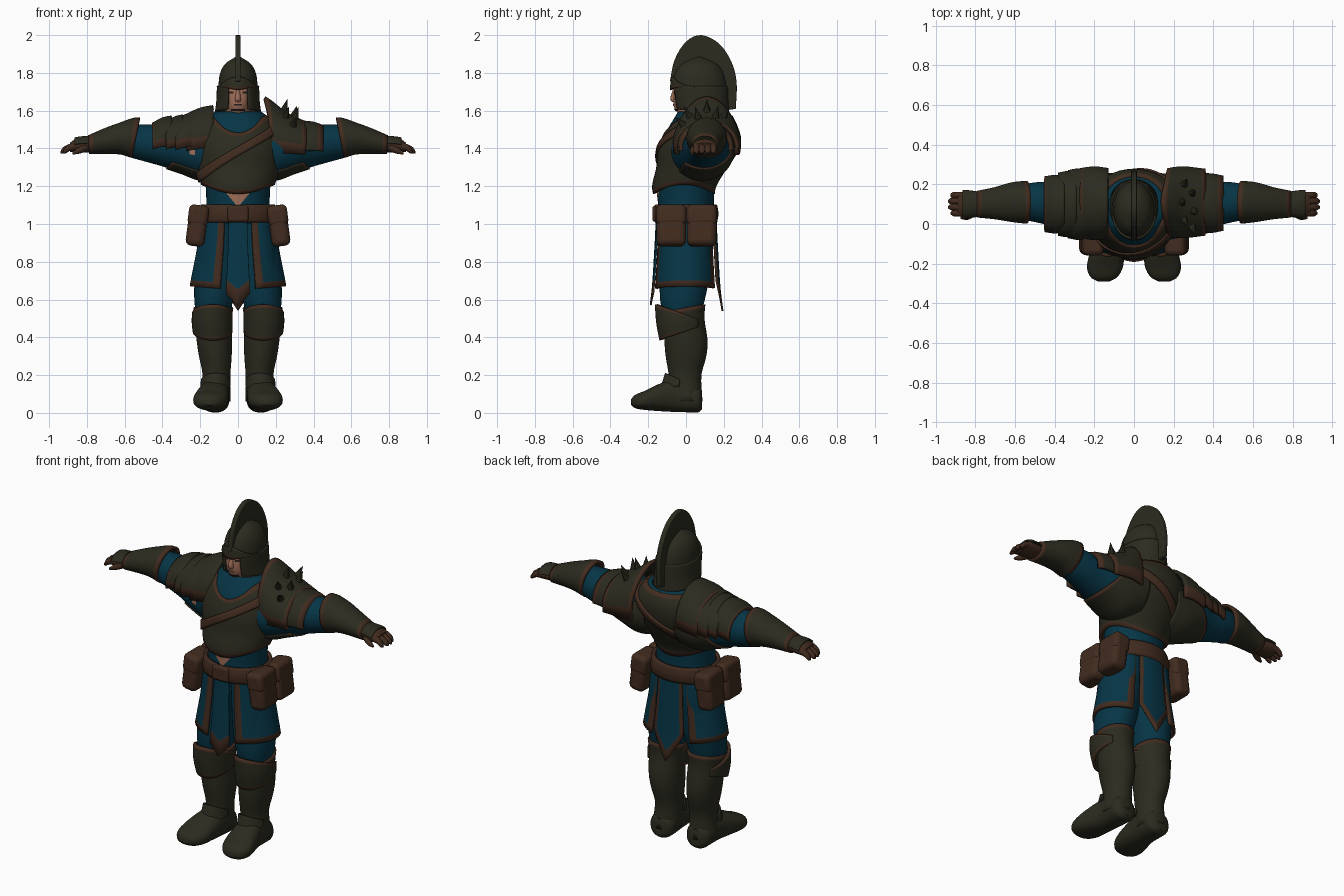
import bpy, bmesh
from math import sin, cos, radians, pi
from mathutils import Matrix, Vector, Euler

cube = bpy.data.objects.get("Cube")
if cube:
    bpy.data.objects.remove(cube)


def material(name, *rgb):
    mat = bpy.data.materials.new(name)
    mat.use_nodes = True
    mat.diffuse_color = (*rgb, 1)
    mat.node_tree.nodes["Principled BSDF"].inputs["Base Color"].default_value = (*rgb, 1)
    return mat


METAL = material("dark olive metal", .025, .024, .014)
LEATHER = material("brown leather", .054, .025, .014)
CLOTH = material("teal cloth", .002, .036, .062)
SKIN = material("skin", .36, .16, .1)
DARK = material("dark hair", .02, .013, .01)


def finish(name, bm, mats, mirror=False, thick=0, bevel=0):
    """Turn a bmesh into a smooth shaded object with its modifiers."""
    bmesh.ops.recalc_face_normals(bm, faces=bm.faces)
    mesh = bpy.data.meshes.new(name)
    bm.to_mesh(mesh)
    bm.free()
    ob = bpy.data.objects.new(name, mesh)
    bpy.context.collection.objects.link(ob)
    for mat in mats:
        mesh.materials.append(mat)
    if bevel:
        mod = ob.modifiers.new("soft edges", 'BEVEL')
        mod.width, mod.segments = bevel, 3
    if thick:
        mod = ob.modifiers.new("thickness", 'SOLIDIFY')
        mod.thickness, mod.offset = thick, 0
    if mirror:
        ob.modifiers.new("other side", 'MIRROR')
    bpy.ops.object.select_all(action='DESELECT')
    ob.select_set(True)
    bpy.context.view_layer.objects.active = ob
    bpy.ops.object.shade_smooth_by_angle(angle=radians(42))


def sample(prof, t):
    """Smoothly interpolate a profile of (position, centre, centre, radius, radius)."""
    last = len(prof) - 1
    t = min(max(t, prof[0][0]), prof[last][0])
    i = max(j for j in range(last) if prof[j][0] <= t)
    p, q = prof[i], prof[i + 1]
    o, r = prof[max(i - 1, 0)], prof[min(i + 2, last)]
    span = q[0] - p[0]
    k = (t - p[0]) / span
    out = []
    for c in range(1, len(p)):
        m = (q[c] - o[c]) / (q[0] - o[0]) * span
        n = (r[c] - p[c]) / (r[0] - p[0]) * span
        d = q[c] - p[c]
        out.append(p[c] + k * (m + k * (3 * d - 2 * m - n + k * (m + n - 2 * d))))
    return out


def shell(name, prof, mat, lo=None, hi=None, arc=None, axis='z', off=0, thick=0, trim="",
          width=.1, mirror=False, side=1, seg=40, rows=14, square=1, cap=False):
    """Surface wrapped round an axis; trim lists edges (l, h, u) that get a leather border."""
    lo = prof[0][0] if lo is None else lo
    hi = prof[-1][0] if hi is None else hi
    value = lambda f, a: f(a) if callable(f) else f
    a0, a1 = (radians(d) for d in (arc or (0, 360)))
    us = [i / seg for i in range(seg + 1)] if arc else [i / seg for i in range(seg)]
    vs = [j / rows for j in range(rows + 1)]
    if 'l' in trim:
        vs = [0, width] + [v for v in vs if v > width * 1.1]
    if 'h' in trim:
        vs = [v for v in vs if v < 1 - width * 1.1] + [1 - width, 1]
    if 'u' in trim:
        us = [0, width] + [u for u in us if width * 1.1 < u < 1 - width * 1.1] + [1 - width, 1]
    shape = lambda w: abs(w) ** square * (1 if w > 0 else -1)
    bm = bmesh.new()
    grid = []
    for v in vs:
        row = []
        for u in us:
            a = a0 + (a1 - a0) * u
            t = value(lo, a) * (1 - v) + value(hi, a) * v
            c, d, r, s = sample(prof, t)
            p, q = (r + off) * shape(sin(a)), (s + off) * shape(cos(a))
            if axis == 'x':
                co = (t, c - (r + off) * shape(cos(a)), d + (s + off) * shape(sin(a)))
            else:
                co = (c + p, d - q, t) if axis == 'z' else (c + p, t, d - q)
            row.append(bm.verts.new((co[0] * side, co[1], co[2])))
        grid.append(row)
    n = len(us)
    for j in range(len(vs) - 1):
        for i in range(n - 1 if arc else n):
            k = (i + 1) % n
            f = bm.faces.new((grid[j][i], grid[j][k], grid[j + 1][k], grid[j + 1][i]))
            f.material_index = int(('l' in trim and j == 0) or ('h' in trim and j == len(vs) - 2)
                                   or ('u' in trim and i in (0, n - 2)))
    if cap:
        bm.faces.new(grid[0])
        bm.faces.new(grid[-1])
    finish(name, bm, [mat, LEATHER], mirror, thick)


def box(name, centre, size, mat, turn=0, bevel=.015, mirror=False):
    bm = bmesh.new()
    spin = Euler((0, turn, 0)).to_matrix().to_4x4()
    bmesh.ops.create_cube(bm, size=1, matrix=Matrix.Translation(centre) @ spin @ Matrix.Diagonal((*size, 1)))
    finish(name, bm, [mat], mirror, bevel=bevel)


# Torso: cloth shirt under a breastplate with a diagonal strap
chest = [(1.15, 0, -.01, .165, .155), (1.2, 0, -.01, .185, .162), (1.3, 0, .03, .215, .18),
         (1.4, 0, .06, .235, .2), (1.5, 0, .085, .225, .185), (1.56, 0, .09, .17, .155),
         (1.61, 0, .09, .1, .125)]
shell("shirt", chest, CLOTH, 1.3, lambda a: 1.592 - .015 * max(0, -cos(a)), off=-.008, thick=.01)
shell("breastplate", chest, METAL, lambda a: 1.185 - .025 * cos(2 * a),
      lambda a: 1.57 - .09 * max(0, cos(a)) ** 6, trim="lh", width=.06, thick=.015, rows=20)
shell("chest_strap", chest, LEATHER, lambda a: 1.36 + .14 * sin(a), lambda a: 1.41 + .14 * sin(a),
      off=.012, thick=.012, rows=3)
waist = [(1, 0, 0, .18, .15), (1.1, 0, 0, .168, .147), (1.22, 0, 0, .172, .152)]
shell("waist_cloth", waist, CLOTH)
shell("belly", waist, SKIN, lambda a: 1.09 + .2 * abs(a), 1.175, arc=(-22, 22), off=.004, rows=4)

# Belt, buckle and two pouches on each hip
belt = [(1.01, 0, 0, .195, .155), (1.055, 0, 0, .198, .162), (1.1, 0, 0, .185, .155)]
shell("belt", belt, LEATHER, thick=.02, rows=6)
box("buckle", (0, -.165, 1.055), (.11, .025, .085), LEATHER)
for place, y in (("front", -.078), ("back", .083)):
    box(place + "_pouch", (.218, y, .982), (.1, .155, .2), LEATHER, -.13, .03, True)
    box(place + "_pouch_flap", (.21, y, 1.045), (.106, .16, .11), LEATHER, -.13, .025, True)

# Skirt panels and hanging cloths
skirt = [(.54, 0, 0, .265, .185), (.66, 0, 0, .25, .17), (.9, 0, 0, .205, .155), (1.05, 0, 0, .19, .148)]
shell("skirt_panels", skirt, CLOTH, lambda a: .65 + .02 * sin(a), 1.05, arc=(22, 150), trim="lu",
      width=.08, thick=.015, mirror=True)
shell("front_cloth", skirt, CLOTH, lambda a: .57 + .25 * abs(a), 1.04, arc=(-14, 14),
      off=.006, thick=.01, trim="l", width=.18)
shell("back_cloth", skirt, CLOTH, lambda a: .54 + .4 * abs(a - pi), 1.04, arc=(157, 203), off=.008,
      thick=.01, trim="lu", width=.12)

# Legs: trousers, boots, knee plates and feet
thigh = [(.5, .13, -.02, .085, .095), (.58, .13, -.02, .1, .115), (.7, .117, -.01, .113, .13),
         (.9, .1, 0, .108, .138), (1.04, .09, 0, .1, .135)]
shell("trousers", thigh, CLOTH, mirror=True)
boot = [(.06, .122, 0, .074, .08), (.2, .114, -.005, .066, .079), (.3, .12, 0, .079, .1),
        (.38, .125, 0, .086, .107), (.5, .13, -.01, .09, .1), (.57, .13, -.015, .1, .11)]
shell("boots", boot, METAL, hi=lambda a: .555 - .02 * cos(a), trim="h", width=.04, thick=.015, mirror=True)
knee = [(.36, .13, -.02, .09, .108), (.48, .137, -.03, .1, .12), (.6, .132, -.03, .096, .128)]
shell("knee_plates", knee, METAL, lambda a: .425 - .04 * cos(a), lambda a: .53 + .045 * cos(a),
      arc=(-140, 140), trim="lh", width=.1, thick=.016, mirror=True)
ankle = [(.1, .122, -.02, .08, .12), (.23, .115, -.01, .07, .09)]
shell("ankle_plates", ankle, METAL, lambda a: .15 - .03 * cos(a), lambda a: .17 + .04 * cos(a),
      arc=(-80, 80), thick=.01, mirror=True)
foot = [(-.29, .152, .058, .03, .016), (-.27, .152, .06, .066, .035), (-.22, .147, .066, .09, .05),
        (-.15, .137, .08, .088, .07), (-.06, .124, .09, .078, .085), (.03, .12, .075, .075, .072),
        (.07, .12, .07, .066, .066), (.085, .12, .07, .04, .05)]
shell("feet", foot, METAL, axis='y', square=.85, cap=True, mirror=True, rows=24)

# Arms: wide sleeves, bracers and gloved hands
arm = [(.1, .08, 1.4, .17, .15), (.2, .085, 1.385, .16, .148), (.3, .09, 1.4, .145, .128),
       (.4, .1, 1.415, .115, .11), (.5, .11, 1.43, .1, .097), (.58, .11, 1.44, .085, .085)]
shell("underarm_armour", arm, METAL, .1, lambda a: .29 - .09 * sin(a), arc=(150, 318), axis='x', off=.004,
      trim="h", width=.07, thick=.008, mirror=True)
shell("sleeves", arm, CLOTH, .15, axis='x', mirror=True)
shell("sleeve_tear", arm, SKIN, .228, .256, arc=(-9, 2), axis='x', off=.004, rows=3, seg=4, side=-1)
bracer = [(.5, .11, 1.455, .1, .1), (.55, .11, 1.455, .1, .1), (.62, .11, 1.453, .092, .078),
          (.7, .105, 1.44, .074, .062), (.79, .1, 1.42, .06, .043)]
shell("bracers", bracer, METAL, lambda a: .54 - .02 * sin(a), axis='x', trim="lh", width=.09,
      thick=.015, mirror=True)
hand = [(.75, .1, 1.422, .05, .036), (.8, .1, 1.418, .058, .039), (.86, .1, 1.414, .064, .036),
        (.89, .1, 1.406, .054, .024)]
shell("glove_palms", hand, LEATHER, axis='x', cap=True, mirror=True)
shell("hand_plates", hand, METAL, .77, .865, arc=(10, 170), axis='x', off=.005, thick=.008, mirror=True)
for i in range(4):
    y, tip = .055 + .03 * i, .925 + .015 * sin(i)
    finger = [(.85, y, 1.412, .017, .019), (.89, y, 1.406, .017, .019),
              (tip - .01, y, 1.388, .015, .016), (tip, y, 1.38, .006, .007)]
    shell("finger_%d" % (i + 1), finger, LEATHER, axis='x', seg=12, rows=8, cap=True, mirror=True)
thumb = [(.8, .06, 1.405, .02, .02), (.84, .04, 1.39, .019, .018), (.875, .032, 1.375, .007, .007)]
shell("thumbs", thumb, LEATHER, axis='x', seg=12, rows=8, cap=True, mirror=True)

# Right shoulder: overlapping plates, some with a leather lip
for i, (x, end, back, ry, rz) in enumerate([(.13, .27, .105, .17, .185), (.23, .33, .1, .165, .148),
                                            (.29, .38, .1, .152, .136), (.35, .45, .1, .133, .13)]):
    lame = [(x, back, 1.435, ry, rz), ((x + end) / 2, back, 1.43, ry * 1.05, rz * .95),
            (end, back, 1.415, ry, rz * .86)]
    shell("right_shoulder_plate_%d" % (i + 1), lame, METAL, axis='x', arc=(-10, 190),
          trim="hu" if i % 3 == 0 else "u", width=.1, thick=.02, side=-1, rows=8)

# Left shoulder: one tall plate with spikes, and a lower plate
pauldron = [(.13, .11, 1.42, .15, .255), (.18, .11, 1.42, .165, .22), (.25, .11, 1.415, .172, .17),
            (.36, .11, 1.4, .16, .132)]
shell("left_shoulder_plate", pauldron, METAL, lambda a: .17 - .03 * sin(a) ** 2, axis='x',
      arc=(-14, 194), trim="lhu", width=.1, thick=.02)
lower = [(.33, .105, 1.41, .145, .13), (.4, .105, 1.41, .14, .122), (.45, .105, 1.405, .13, .11)]
shell("left_lower_plate", lower, METAL, axis='x', arc=(-10, 190), trim="h", width=.25, thick=.018)
bm = bmesh.new()
for x, turn in ((.25, 60), (.29, 45), (.24, 90), (.3, 75), (.29, 105), (.25, 120)):
    a = radians(turn)
    c, d, r, s = sample(pauldron, x)
    way = Vector((.3, -cos(a), sin(a))).normalized()
    base = Vector((x, c - r * cos(a), d + s * sin(a)))
    bmesh.ops.create_cone(bm, cap_ends=True, segments=8, radius1=.028, radius2=0, depth=.09,
                          matrix=Matrix.Translation(base + way * .028) @ way.to_track_quat('Z', 'Y').to_matrix().to_4x4())
finish("left_shoulder_spikes", bm, [METAL])

# Head and face
head = [(1.52, 0, .09, .1, .12), (1.57, 0, .085, .09, .12), (1.595, 0, .04, .06, .09),
        (1.62, 0, .045, .07, .11), (1.69, 0, .06, .09, .125), (1.76, 0, .07, .09, .125)]
shell("head", head, SKIN)
nose = [(1.645, 0, -.06, .014, .012), (1.66, 0, -.062, .016, .022), (1.72, 0, -.058, .008, .008)]
shell("nose", nose, SKIN, seg=12, rows=6, cap=True)
shell("chin_beard", head, DARK, 1.597, 1.61, arc=(-35, 35), off=.004, rows=3)
shell("mouth", head, DARK, 1.628, 1.634, arc=(-16, 16), off=.003, rows=2)
shell("eyes", head, DARK, 1.692, 1.702, arc=(14, 30), off=.003, rows=2, mirror=True)

# Helmet with cheek guards, brow and tall crest
helmet = [(1.575, 0, .085, .118, .135), (1.65, 0, .075, .108, .143), (1.73, 0, .07, .104, .144),
          (1.8, 0, .07, .094, .128), (1.85, 0, .07, .066, .09), (1.885, 0, .07, .012, .015)]
shell("helmet_dome", helmet, METAL, 1.72, cap=True)
shell("helmet_guard", helmet, METAL, lambda a: 1.59 + .02 * cos(a), 1.73, arc=(29, 331), thick=.014)
shell("helmet_brow", helmet, METAL, lambda a: 1.725 - .015 * cos(a) ** 8, lambda a: 1.73 + .05 * cos(a) ** 3,
      arc=(-80, 80), off=.004, thick=.012, trim="l", width=.2, rows=4)
edge = [(0, -.085, 1.755), (1, -.06, 1.87), (2, .0, 1.965), (3, .08, 2), (4, .175, 1.955),
        (5, .24, 1.86), (6, .268, 1.75), (7, .264, 1.61)]
outline = [sample(edge, i / 4) for i in range(29)] + [[.2, 1.6], [.16, 1.7], [.05, 1.76]]
bm = bmesh.new()
face = bm.faces.new([bm.verts.new((-.014, y, z)) for y, z in outline])
push = bmesh.ops.extrude_face_region(bm, geom=[face])
bmesh.ops.translate(bm, vec=(.028, 0, 0), verts=[v for v in push["geom"] if isinstance(v, bmesh.types.BMVert)])
finish("helmet_crest", bm, [METAL], bevel=.005)
